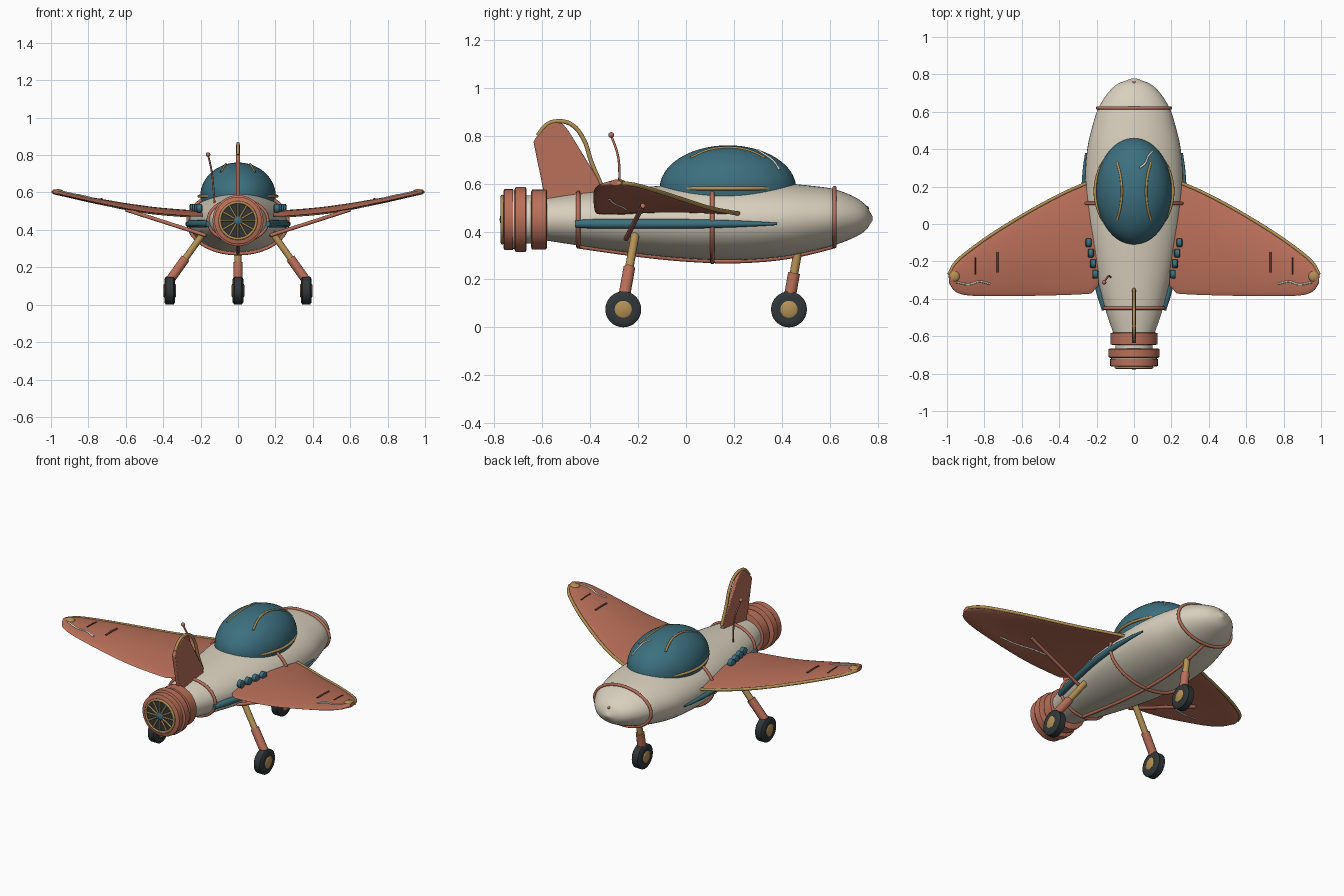
import bpy, bmesh, math
from mathutils import Vector

cube = bpy.data.objects.get("Cube")
if cube:
    bpy.data.objects.remove(cube)


def material(name, r, g, b):
    m = bpy.data.materials.new(name)
    m.use_nodes = True
    m.diffuse_color = (r, g, b, 1)
    bsdf = next(n for n in m.node_tree.nodes if n.type == 'BSDF_PRINCIPLED')
    bsdf.inputs["Base Color"].default_value = (r, g, b, 1)
    return m


CREAM = material("cream", 0.69, 0.63, 0.51)
COPPER = material("copper", 0.49, 0.16, 0.10)
TEAL = material("teal", 0.045, 0.16, 0.21)
GOLD = material("gold", 0.46, 0.28, 0.09)
RUBBER = material("dark rubber", 0.03, 0.037, 0.04)
BROWN = material("dark brown", 0.11, 0.035, 0.025)
WHITE = material("off white", 0.75, 0.72, 0.62)


def finish(bm, name, mat, angle=35):
    bmesh.ops.recalc_face_normals(bm, faces=bm.faces[:])
    mesh = bpy.data.meshes.new(name)
    bm.to_mesh(mesh)
    bm.free()
    mesh.materials.append(mat)
    ob = bpy.data.objects.new(name, mesh)
    bpy.context.collection.objects.link(ob)
    bpy.ops.object.select_all(action='DESELECT')
    ob.select_set(True)
    bpy.context.view_layer.objects.active = ob
    bpy.ops.object.shade_smooth_by_angle(angle=math.radians(angle))
    return ob


def loft(name, rings, mat):
    """Skin a list of closed point rings and cap both ends."""
    bm = bmesh.new()
    vs = [[bm.verts.new(p) for p in ring] for ring in rings]
    n = len(vs[0])
    for a, b in zip(vs, vs[1:]):
        for i in range(n):
            j = (i + 1) % n
            bm.faces.new((a[i], a[j], b[j], b[i]))
    bm.faces.new(vs[0])
    bm.faces.new(vs[-1])
    return finish(bm, name, mat)


def circle(n):
    return [(math.cos(2 * math.pi * i / n), math.sin(2 * math.pi * i / n)) for i in range(n)]


def lathe(name, profile, centre, axis, mat, n=40):
    """Turn (offset, radius) pairs about the x or y axis."""
    c = Vector(centre)
    rings = []
    for d, r in profile:
        rings.append([c + (Vector((d, r * u, r * v)) if axis == 'x' else Vector((r * u, d, r * v)))
                      for u, v in circle(n)])
    return loft(name, rings, mat)


def ball(name, centre, size, mat, seg=24):
    bm = bmesh.new()
    bmesh.ops.create_uvsphere(bm, u_segments=seg * 2, v_segments=seg, radius=1)
    for v in bm.verts:
        v.co = Vector(centre) + Vector(a * b for a, b in zip(v.co, size))
    return finish(bm, name, mat, 60)


def tube(name, pts, r, mat, radii=None, cyclic=False, smooth=True):
    cu = bpy.data.curves.new(name, 'CURVE')
    cu.dimensions = '3D'
    cu.bevel_depth = r
    cu.bevel_resolution = 4
    cu.resolution_u = 6
    cu.use_fill_caps = True
    sp = cu.splines.new('BEZIER')
    sp.bezier_points.add(len(pts) - 1)
    for i, (bp, p) in enumerate(zip(sp.bezier_points, pts)):
        bp.co = p
        bp.handle_left_type = bp.handle_right_type = 'AUTO' if smooth else 'VECTOR'
        bp.radius = radii[i] if radii else 1
    sp.use_cyclic_u = cyclic
    cu.materials.append(mat)
    ob = bpy.data.objects.new(name, cu)
    bpy.context.collection.objects.link(ob)
    return ob


def interp(table, t):
    """Smooth (Hermite) lookup in rows whose first entry is the parameter."""
    k = max(i for i in range(len(table) - 1) if i == 0 or table[i][0] <= t)
    a, b = table[k], table[k + 1]
    p, q = table[max(k - 1, 0)], table[min(k + 2, len(table) - 1)]
    h = b[0] - a[0]
    u = (t - a[0]) / h
    out = []
    for c in range(1, len(a)):
        m0 = (b[c] - p[c]) / (b[0] - p[0]) * h
        m1 = (q[c] - a[c]) / (q[0] - a[0]) * h
        out.append((2*u**3 - 3*u**2 + 1) * a[c] + (u**3 - 2*u**2 + u) * m0
                   + (3*u**2 - 2*u**3) * b[c] + (u**3 - u**2) * m1)
    return out


# Fuselage: y, half width, centre height, half height
HULL = [(-0.6, 0.105, 0.45, 0.085), (-0.45, 0.155, 0.45, 0.108), (-0.2, 0.215, 0.445, 0.138),
        (0, 0.25, 0.443, 0.156), (0.2, 0.262, 0.443, 0.163), (0.4, 0.25, 0.448, 0.154),
        (0.55, 0.215, 0.456, 0.132), (0.62, 0.19, 0.46, 0.117), (0.7, 0.14, 0.46, 0.086),
        (0.75, 0.085, 0.458, 0.053), (0.778, 0.012, 0.455, 0.01)]


def hull_ring(y, grow=0.0, n=48):
    w, z, h = interp(HULL, y)
    return [((w + grow) * u, y, z + (h + grow) * v) for u, v in circle(n)]


steps = 56
loft("fuselage", [hull_ring(-0.6 + 1.378 * math.sin(math.pi / 2 * i / steps)) for i in range(steps + 1)], CREAM)
for name, y, grow in (("nose_ring", 0.62, 0.004), ("middle_ring", 0.11, 0.008), ("tail_ring", -0.45, 0.004)):
    tube(name, hull_ring(y, grow, 24), 0.009, COPPER, cyclic=True)
keel = []
for i in range(14):
    y = -0.45 + 1.07 * i / 13
    w, z, h = interp(HULL, y)
    keel.append((0, y, z - h - 0.003))
tube("belly_keel", keel, 0.010, COPPER)
ball("nose_stud", (0, 0.755, 0.497), (0.009, 0.009, 0.009), COPPER, 8)

# Canopy with rim, ribs and glint
CC, CR = (0, 0.175, 0.58), (0.202, 0.285, 0.18)


def on_canopy(x, y):
    return (x, y, CC[2] + CR[2] * math.sqrt(max(0, 1 - (x / CR[0])**2 - ((y - CC[1]) / CR[1])**2)))


ball("canopy", CC, CR, TEAL, 32)
tube("canopy_rim", [(0.208 * u, CC[1] + 0.25 * v, 0.58) for u, v in circle(24)], 0.008, GOLD, cyclic=True)
for s in (1, -1):
    tube("canopy_rib", [on_canopy(s * (0.065 + 0.025 * t * t), CC[1] + 0.155 * t)
                        for t in (-1, -0.5, 0, 0.5, 1)], 0.006, GOLD)
tube("canopy_glint", [on_canopy(*p) for p in ((0.03, 0.3), (0.06, 0.325), (0.075, 0.36), (0.1, 0.39))], 0.005, WHITE)

# Wing: x, leading edge y, trailing edge y, height
WING = [(0.19, 0.22, -0.33, 0.473), (0.21, 0.225, -0.365, 0.474), (0.27, 0.213, -0.375, 0.476),
        (0.5, 0.10, -0.383, 0.498), (0.75, -0.05, -0.386, 0.546), (0.9, -0.158, -0.38, 0.58),
        (0.96, -0.215, -0.358, 0.595), (0.99, -0.27, -0.315, 0.603)]


def wing_point(x, t, side):
    """Point at chord fraction t; side is +1 for top, -1 for underside, 0 between."""
    le, te, z = interp(WING, x)
    arch = math.sin(math.pi * t) * 0.018 * min(1, (1.02 - x) * 2)
    thick = 0.013 * math.sqrt(max(0, 4 * t * (1 - t)))
    return Vector((x, le + (te - le) * t, z + arch + side * thick))


def wing_at(x, y, side, lift=0.0):
    le, te, z = interp(WING, x)
    return wing_point(x, (y - le) / (te - le), side) + Vector((0, 0, lift))


def flip(p, s):
    return Vector((p[0] * s, p[1], p[2]))


for s, tag in ((1, "left"), (-1, "right")):
    rings = []
    for i in range(33):
        x = 0.19 + 0.8 * math.sin(math.pi / 2 * i / 32)
        ring = [wing_point(x, (1 - c) / 2, 1 if v > 0 else -1) for c, v in circle(28)]
        rings.append([flip(p, s) for p in ring])
    loft(tag + "_wing", rings, COPPER)
    edge = [wing_point(0.25 + 0.74 * math.sin(math.pi / 2 * i / 12), 0, 0) for i in range(13)]
    tube(tag + "_wing_edge", [flip(p, s) for p in edge], 0.009, GOLD)
    ball(tag + "_wing_tip_lamp", (s * 0.962, -0.28, 0.602), (0.03, 0.03, 0.016), GOLD, 12)
    for x, y0, y1, r in ((0.73, -0.26, -0.15, 0.006), (0.85, -0.27, -0.18, 0.004)):
        tube(tag + "_wing_slit", [flip(wing_at(x, y0 + (y1 - y0) * k / 3, 1), s) for k in range(4)], r, BROWN)
    streak = ((0.77, -0.32), (0.83, -0.308), (0.88, -0.322), (0.95, -0.312))
    tube(tag + "_wing_streak", [flip(wing_at(x, y, 1, 0.001), s) for x, y in streak], 0.005, WHITE)
    under = ((0.72, -0.32), (0.62, -0.3), (0.52, -0.265), (0.44, -0.25))
    tube(tag + "_under_streak", [flip(wing_at(x, y, -1), s) for x, y in under], 0.005, WHITE)
    tube(tag + "_wing_strut", [(s * 0.17, -0.25, 0.37), (s * 0.6, -0.18, 0.508)], 0.010, COPPER, smooth=False)

    # Side stripe and exhaust stubs
    stripe = []
    for i in range(11):
        y = -0.46 + 0.84 * i / 10
        w, z, h = interp(HULL, y)
        stripe.append((s * (w + 0.004), y, 0.432))
    tube(tag + "_side_stripe", stripe, 0.02, TEAL, radii=[0.8] + [1] * 5 + [0.95, 0.85, 0.7, 0.5, 0.25])
    for k in range(4):
        y = -0.1 - 0.056 * k
        lathe(tag + "_exhaust_stub", [(-0.016, 0.016), (-0.012, 0.023), (0.012, 0.023), (0.016, 0.016)],
              (s * (0.243 - 0.012 * k), y, 0.515), 'x', TEAL, 16)

# Tail fin with a bowed trim
FIN = [(-0.585, 0.52), (-0.637, 0.775), (-0.625, 0.795), (-0.575, 0.845), (-0.545, 0.858),
       (-0.515, 0.85), (-0.49, 0.82), (-0.365, 0.615), (-0.345, 0.54)]
fin = loft("tail_fin", [[(x, y, z) for y, z in FIN] for x in (-0.011, 0.011)], COPPER)
bevel = fin.modifiers.new("soft_edge", 'BEVEL')
bevel.width, bevel.segments = 0.005, 2
tube("fin_trim", [(0, y, z) for y, z in ((-0.62, 0.80), (-0.58, 0.847), (-0.54, 0.86), (-0.48, 0.848),
                                         (-0.43, 0.79), (-0.395, 0.69), (-0.35, 0.585))], 0.009, GOLD)

# Aerial
tube("aerial", [(-0.125, -0.285, 0.54), (-0.132, -0.278, 0.63), (-0.142, -0.285, 0.72), (-0.16, -0.312, 0.80)], 0.005, COPPER)
ball("aerial_knob", (-0.16, -0.312, 0.803), (0.012, 0.012, 0.012), COPPER, 10)

# Engine
E = (0, 0, 0.45)
lathe("engine_front_band", [(-0.647, 0.115), (-0.643, 0.125), (-0.584, 0.125), (-0.58, 0.115)], E, 'y', COPPER)
lathe("engine_neck", [(-0.72, 0.1), (-0.6, 0.1)], E, 'y', CREAM)
lathe("engine_wide_band", [(-0.716, 0.126), (-0.711, 0.136), (-0.67, 0.136), (-0.665, 0.126)], E, 'y', COPPER)
lathe("engine_seam", [(-0.724, 0.122), (-0.712, 0.122)], E, 'y', CREAM)
lathe("engine_rear_band", [(-0.763, 0.118), (-0.758, 0.127), (-0.722, 0.127)], E, 'y', COPPER)
lathe("turbine_disc", [(-0.768, 0.1), (-0.75, 0.1)], E, 'y', RUBBER)
tube("turbine_rim", [(0.097 * u, -0.767, 0.45 + 0.097 * v) for u, v in circle(24)], 0.007, GOLD, cyclic=True)
for u, v in circle(12):
    tube("turbine_spoke", [(0.02 * u, -0.768, 0.45 + 0.02 * v), (0.095 * u, -0.768, 0.45 + 0.095 * v)],
         0.005, GOLD, smooth=False)
ball("turbine_hub", (0, -0.766, 0.45), (0.026, 0.012, 0.026), TEAL, 12)

# Landing gear: wheel x, wheel y, top of leg
for tag, x, y, top in (("nose", 0, 0.43, (0, 0.475, 0.36)),
                       ("left", 0.365, -0.262, (0.165, -0.208, 0.41)),
                       ("right", -0.365, -0.262, (-0.165, -0.208, 0.41))):
    hub = Vector((x, y, 0.075))
    top = Vector(top)
    foot = Vector((x, y + 0.004, 0.13))
    tube(tag + "_leg", [top, foot], 0.018, GOLD, smooth=False)
    tube(tag + "_leg_sleeve", [foot.lerp(top, 0.42), foot], 0.025, COPPER, smooth=False)
    lathe(tag + "_tyre", [(-0.029, 0.05), (-0.029, 0.062), (-0.02, 0.075), (0.02, 0.075), (0.029, 0.062), (0.029, 0.05)],
          hub, 'x', RUBBER, 32)
    lathe(tag + "_wheel_hub", [(-0.034, 0.03), (-0.03, 0.036), (0.03, 0.036), (0.034, 0.03)], hub, 'x', GOLD, 24)
